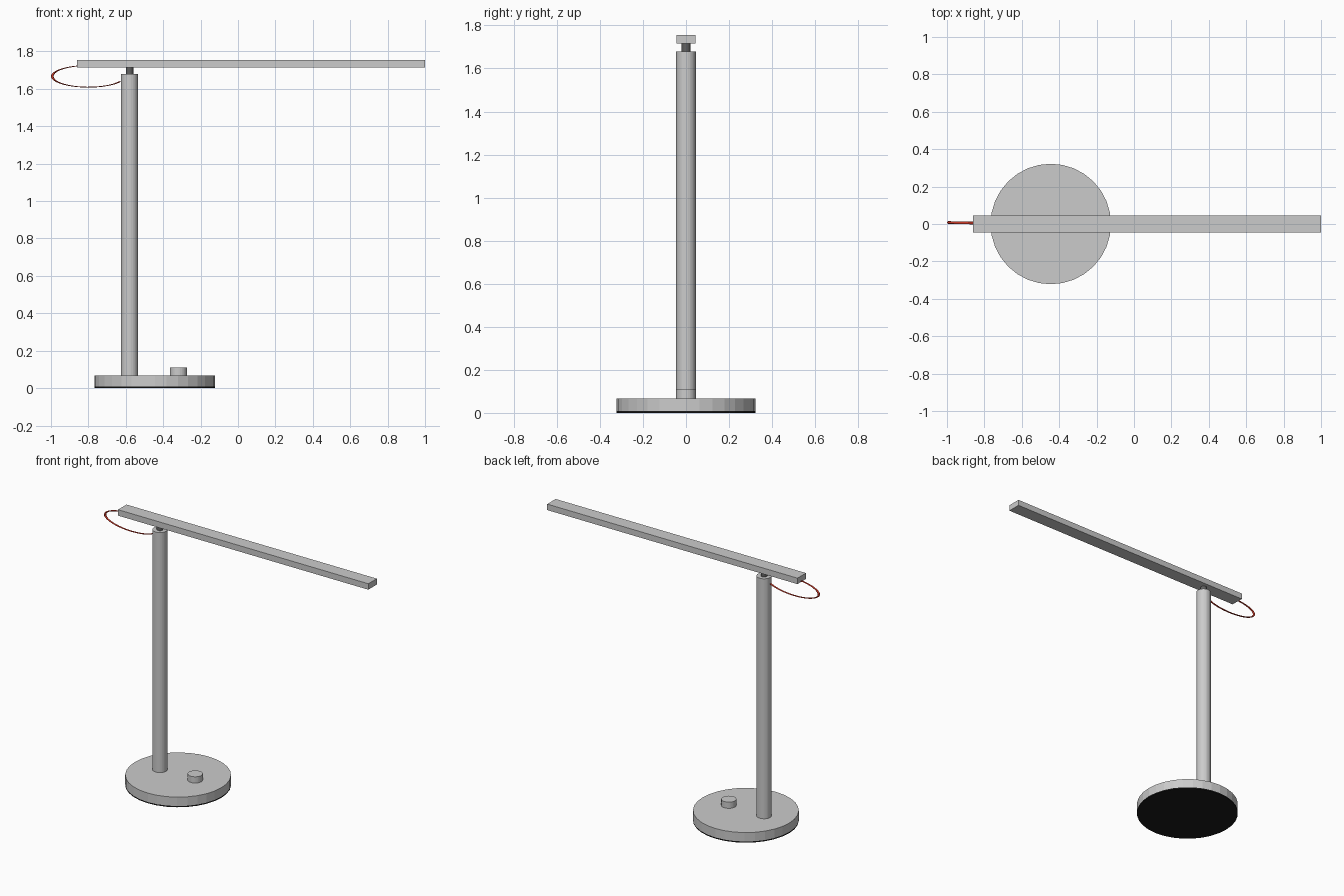
import bpy, math

if "Cube" in bpy.data.objects:
    bpy.data.objects.remove(bpy.data.objects["Cube"])

def mat(name, col):
    m = bpy.data.materials.new(name)
    m.diffuse_color = col
    m.use_nodes = True
    m.node_tree.nodes["Principled BSDF"].inputs["Base Color"].default_value = m.diffuse_color
    return m

def cyl(name, x, r, z0, z1, sides=32, material=None):
    bpy.ops.mesh.primitive_cylinder_add(vertices=sides, radius=r, depth=z1 - z0,
                                        location=(x, 0, (z0 + z1) / 2))
    o = bpy.context.object
    o.name = name
    if material:
        o.data.materials.append(material)
    return o

black = mat("black_rubber", (0.01, 0.01, 0.01, 1))
dark = mat("dark_metal", (0.12, 0.12, 0.12, 1))
red = mat("red_cable", (0.6, 0.04, 0.02, 1))

# Base, foot pad, knob, post and pivot
cyl("foot_pad", -0.445, 0.322, 0, 0.008, material=black)
cyl("base", -0.445, 0.322, 0.008, 0.068)
cyl("knob", -0.318, 0.046, 0.068, 0.11)
cyl("post", -0.58, 0.046, 0.068, 1.68)
cyl("pivot", -0.58, 0.02, 1.68, 1.718, material=dark)

# Lamp arm
bpy.ops.mesh.primitive_cube_add(size=1, location=(0.07, 0, 1.735))
arm = bpy.context.object
arm.name = "lamp_arm"
arm.scale = (1.86, 0.09, 0.04)
bpy.ops.object.transform_apply(location=False, rotation=False, scale=True)

# Cable: circular arc squashed in z, so it thins at top and bottom
curve = bpy.data.curves.new("cable", "CURVE")
curve.dimensions = "3D"
curve.bevel_depth = 0.007
curve.bevel_resolution = 2
curve.materials.append(red)
n = 28
sp = curve.splines.new("POLY")
sp.points.add(n)
for i, p in enumerate(sp.points):
    a = math.radians(105 + (332 - 105) * i / n)
    p.co = (0.193 * math.cos(a), -0.004 * math.cos(a), 0.193 * math.sin(a), 1)
cable = bpy.data.objects.new("cable", curve)
bpy.context.collection.objects.link(cable)
cable.location = (-0.80, 0.004, 1.667)
cable.scale = (1, 1, 0.3)
